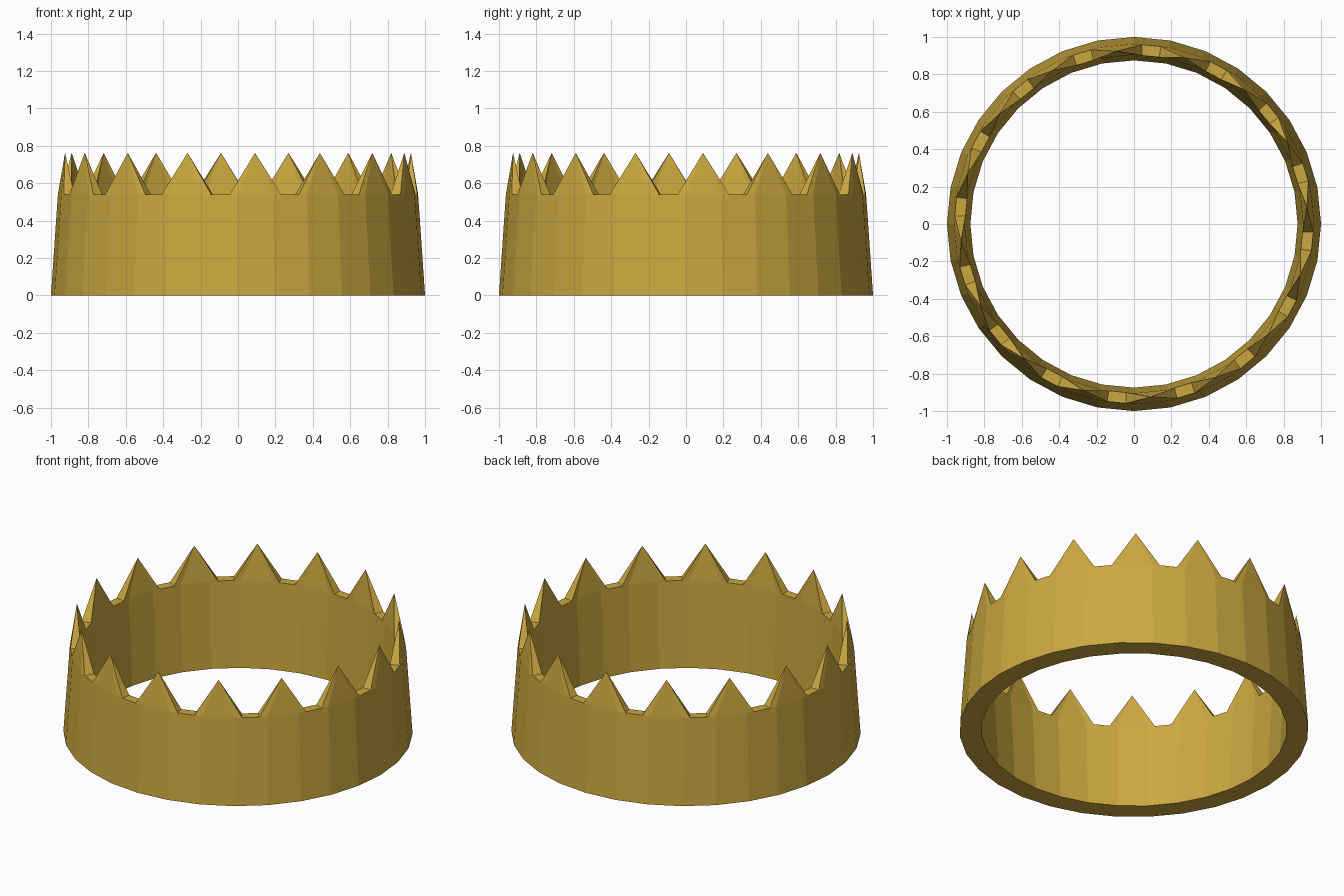
import bpy, bmesh, math

if "Cube" in bpy.data.objects:
    bpy.data.objects.remove(bpy.data.objects["Cube"])

SIDES = 32            # flat wall facets; tips and notches alternate
NOTCH_Z, TIP_Z = 0.54, 0.762
OUT_BOTTOM, OUT_TOP = 1.0, 0.963
IN_BOTTOM, IN_TOP = 0.875, 0.905
TIP_R = 0.929
NOTCH_HALF = 0.53     # notch width as a share of its facet

bm = bmesh.new()


def ring(radius, z):
    step = math.tau / SIDES
    return [bm.verts.new((radius * math.cos(i * step), radius * math.sin(i * step), z))
            for i in range(SIDES)]


def notch_corners(top, i):
    a, b = top[i].co, top[(i + 1) % SIDES].co
    return [bm.verts.new(a.lerp(b, 0.5 + s * NOTCH_HALF / 2)) for s in (-1, 1)]


# Wall rings
out_low, out_top = ring(OUT_BOTTOM, 0), ring(OUT_TOP, NOTCH_Z)
in_low, in_top = ring(IN_BOTTOM, 0), ring(IN_TOP, NOTCH_Z)
walls = ((out_low, out_top), (in_low, in_top))

# Notch corners on every odd facet, tip points over every even facet
notches = {i: [notch_corners(top, i) for _, top in walls] for i in range(1, SIDES, 2)}
tips = {}
for i in range(0, SIDES, 2):
    a = (i + 0.5) * math.tau / SIDES
    tips[i] = bm.verts.new((TIP_R * math.cos(a), TIP_R * math.sin(a), TIP_Z))

for i in range(SIDES):
    j = (i + 1) % SIDES
    # Underside of the band
    bm.faces.new((out_low[i], in_low[i], in_low[j], out_low[j]))
    if i % 2:
        # Wall below a notch, and the notch floor
        for w, (low, top) in enumerate(walls):
            p, q = notches[i][w]
            bm.faces.new((low[i], low[j], top[j], q, p, top[i]))
        (p, q), (r, s) = notches[i]
        bm.faces.new((p, q, s, r))
    else:
        # Wall below a tip, and the pointed tip itself
        tip = tips[i]
        left, right = notches[(i - 1) % SIDES], notches[j]
        for w, (low, top) in enumerate(walls):
            bm.faces.new((low[i], low[j], top[j], top[i]))
            bm.faces.new((left[w][1], top[i], tip))
            bm.faces.new((top[i], top[j], tip))
            bm.faces.new((top[j], right[w][0], tip))
        bm.faces.new((left[0][1], left[1][1], tip))
        bm.faces.new((right[0][0], right[1][0], tip))

bmesh.ops.recalc_face_normals(bm, faces=bm.faces)
mesh = bpy.data.meshes.new("crown")
bm.to_mesh(mesh)
bm.free()

# Gold crown object
gold = bpy.data.materials.new("gold")
gold.diffuse_color = (0.60, 0.39, 0.05, 1)
gold.use_nodes = True
gold.node_tree.nodes["Principled BSDF"].inputs["Base Color"].default_value = gold.diffuse_color
mesh.materials.append(gold)
crown = bpy.data.objects.new("crown", mesh)
bpy.context.collection.objects.link(crown)
